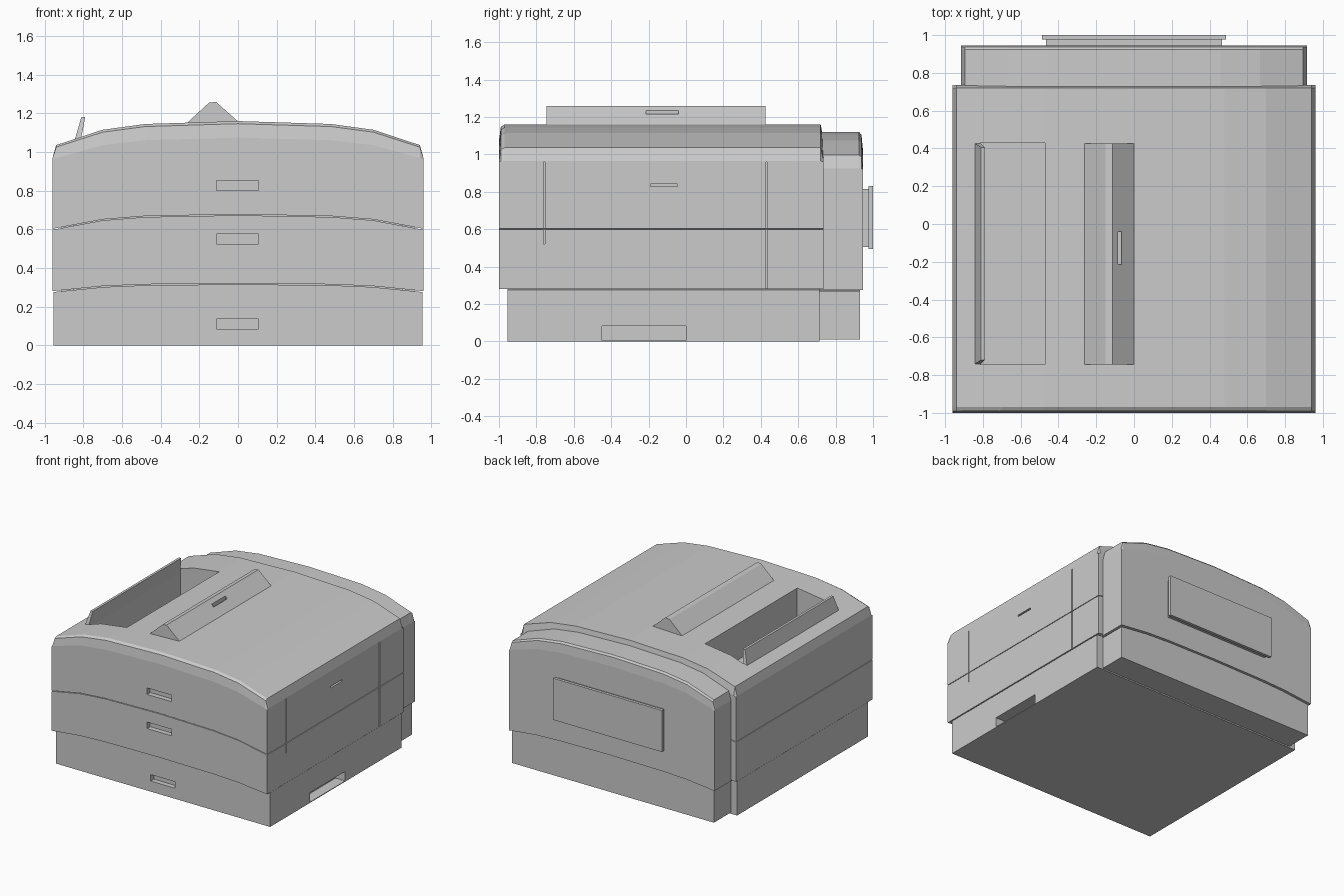
import bpy, bmesh

if "Cube" in bpy.data.objects:
    bpy.data.objects.remove(bpy.data.objects["Cube"])

XS = [-.96, -.7, -.48, 0, .48, .7, .96]          # columns of the shallow arch
HS = [0, .65, .88, 1, .88, .65, 0]               # arch height at each column
CROWN = [(-.96, .965), (-.94, 1.036), (-.7, 1.115), (-.48, 1.145), (0, 1.16),
         (.48, 1.145), (.7, 1.115), (.94, 1.036), (.96, .965)]


def loft(name, rings):
    """Skin matching closed rings of 3D points and cap both ends."""
    bm = bmesh.new()
    vs = [[bm.verts.new(p) for p in r] for r in rings]
    n = len(rings[0])
    for a, b in zip(vs, vs[1:]):
        for i in range(n):
            bm.faces.new((a[i], a[(i + 1) % n], b[(i + 1) % n], b[i]))
    bm.faces.new(vs[0])
    bm.faces.new(vs[-1])
    bmesh.ops.recalc_face_normals(bm, faces=bm.faces)
    me = bpy.data.meshes.new(name)
    bm.to_mesh(me)
    bm.free()
    ob = bpy.data.objects.new(name, me)
    bpy.context.collection.objects.link(ob)
    return ob


def prism(name, profile, y0, y1):
    return loft(name, [[(x, y, z) for x, z in profile] for y in (y0, y1)])


def box(name, x0, x1, y0, y1, z0, z1):
    return prism(name, [(x0, z0), (x1, z0), (x1, z1), (x0, z1)], y0, y1)


def arch(z, rise, half):
    return [(x * half / .96, z + rise * h) for x, h in zip(XS, HS)]


def slab(name, half, y0, y1, bottom, top):
    """Block whose lower and upper faces are arched: (edge height, rise)."""
    low = arch(*bottom, half) if bottom[1] else [(-half, bottom[0]), (half, bottom[0])]
    return prism(name, low + arch(*top, half)[::-1], y0, y1)


def lower_arc(x):
    for i in range(6):
        if XS[i] <= x <= XS[i + 1]:
            f = (x - XS[i]) / (XS[i + 1] - XS[i])
            return .96 + .11 * (HS[i] + f * (HS[i + 1] - HS[i]))


def crowned(name, sections, half, drop, bottom):
    """Arched top whose ends roll down; sections are (y, share of crown)."""
    rings = []
    for y, t in sections:
        top = []
        for x, z in CROWN:
            lo = lower_arc(x)
            top.append((x * half / .96, lo + t * (z - lo) - drop))
        rings.append([(x, y, z) for x, z in arch(*bottom, half) + top[::-1]])
    return loft(name, rings)


def cut(ob, *dims):
    c = box("cutter", *dims)
    c.hide_render = True
    m = ob.modifiers.new("cut", 'BOOLEAN')
    m.operation, m.solver, m.object = 'DIFFERENCE', 'EXACT', c
    bpy.context.view_layer.objects.active = ob
    bpy.ops.object.modifier_apply(modifier=m.name)
    bpy.data.objects.remove(c)


# stacked main housing
base = slab("base_tray", .955, -.955, .715, (0, 0), (.276, .04))
lower = slab("lower_body", .96, -1, .735, (.281, .04), (.598, .075))
upper = slab("upper_body", .96, -1, .735, (.603, .075), (.96, .11))
lid = crowned("lid", [(-1, .05), (-.99, .85), (-.97, 1), (.72, 1), (.735, .1)],
              .96, 0, (.96, .11))
box("inner_core", -.85, .85, -.9, .7, .15, .84)

# front pull recesses
for ob, y, z in ((base, -.955, .085), (lower, -1, .525), (upper, -1, .80)):
    cut(ob, -.11, .107, y - .05, y + .04, z, z + .052)

# right side: carrying grip, latch slot and panel seams
cut(base, .87, 1, -.45, 0, .006, .082)
cut(upper, .93, 1, -.19, -.045, .828, .842)
cut(upper, .948, 1, -.762, -.755, .5, .959)
cut(lower, .948, 1, -.762, -.755, .52, .7)
for ob in (lower, upper):
    cut(ob, .948, 1, .427, .434, .2, .959 if ob is upper else .7)

# paper outlet in the top with its leaning flap
for ob in (lid, upper):
    cut(ob, -.815, -.47, -.745, .43, .855, 1.3)
loft("outlet_flap", [
    [(-.848, -.745, 1.05), (-.815, -.745, 1.05), (-.815, .43, 1.05), (-.848, .43, 1.05)],
    [(-.81, -.72, 1.18), (-.79, -.72, 1.18), (-.79, .405, 1.18), (-.81, .405, 1.18)]])

# raised ridge on the lid with a finger slot
ridge = prism("top_ridge", [(-.275, 1.14), (-.15, 1.255), (-.115, 1.26), (.01, 1.15)], -.745, .425)
cut(ridge, -.085, -.066, -.215, -.04, 1.2, 1.3)

# rear housing, its base, and the stepped rear plate
crowned("rear_body", [(.71, 1), (.925, 1), (.938, .85), (.945, .05)], .915, .04, (.275, .04))
slab("rear_base", .9, .705, .93, (.01, 0), (.27, .04))
box("rear_plate_neck", -.465, .465, .94, .98, .505, .815)
box("rear_plate", -.487, .487, .976, 1, .495, .83)
